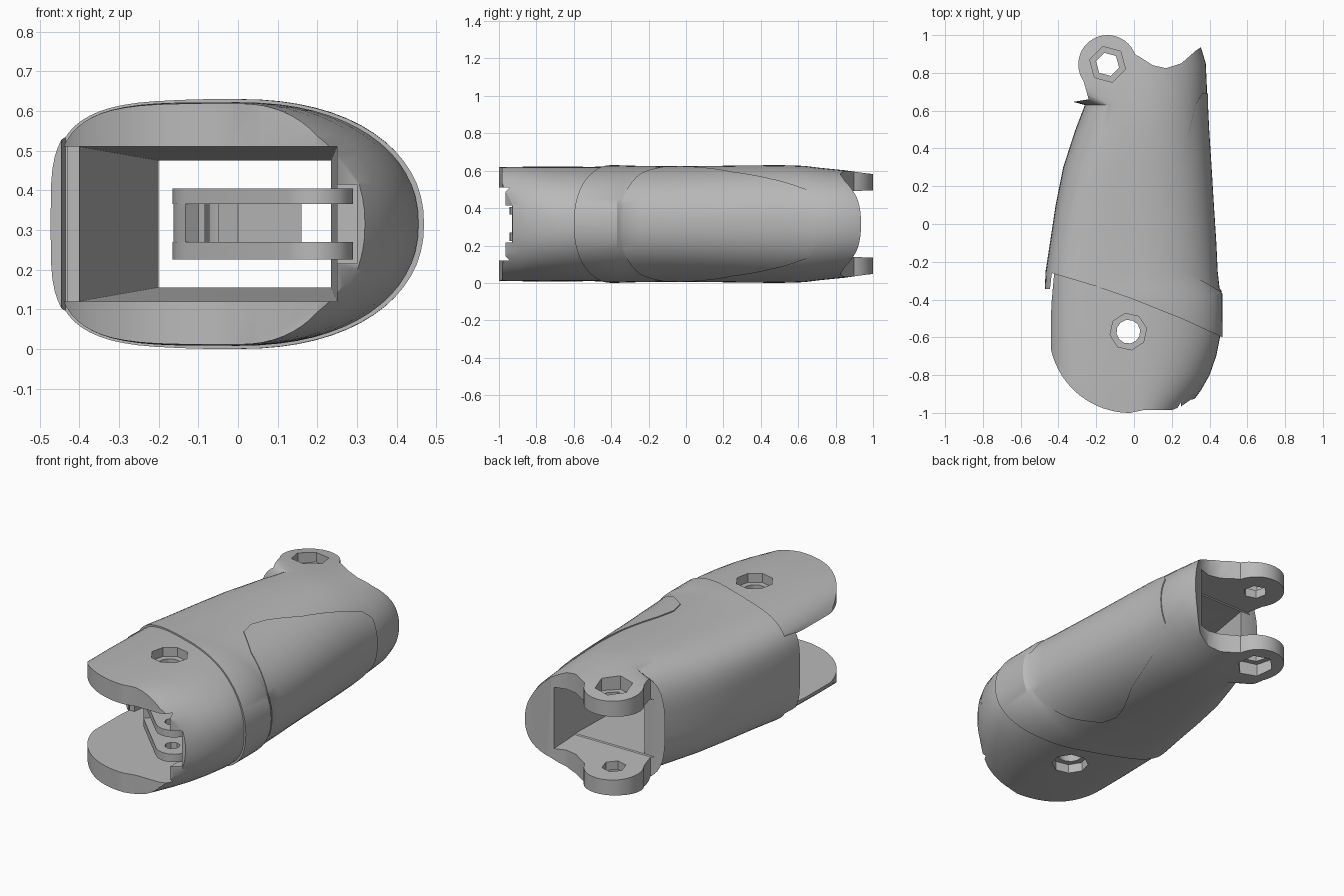
import bpy, bmesh, math

cube = bpy.data.objects.get("Cube")
if cube:
    bpy.data.objects.remove(cube, do_unlink=True)

grey = bpy.data.materials.new("plain grey")
grey.use_nodes = True
grey.diffuse_color = (0.49, 0.49, 0.49, 1)
grey.node_tree.nodes["Principled BSDF"].inputs["Base Color"].default_value = (0.49, 0.49, 0.49, 1)

MID = 0.315            # height of the symmetry plane
PIVOT = (-0.03, -0.57)  # front bolt axis
REAR = (-0.14, 0.845)   # rear bolt axis
TIP = (0.195, -0.85)    # end of the inner link


def rings_to_object(name, rings):
    """Skin a list of equal closed rings and cap both ends."""
    bm = bmesh.new()
    loops = [[bm.verts.new(p) for p in r] for r in rings]
    n = len(loops[0])
    for a, b in zip(loops, loops[1:]):
        for i in range(n):
            j = (i + 1) % n
            bm.faces.new((a[i], a[j], b[j], b[i]))
    bm.faces.new(loops[0])
    bm.faces.new(loops[-1])
    bmesh.ops.recalc_face_normals(bm, faces=bm.faces)
    mesh = bpy.data.meshes.new(name)
    bm.to_mesh(mesh)
    bm.free()
    mesh.materials.append(grey)
    ob = bpy.data.objects.new(name, mesh)
    bpy.context.collection.objects.link(ob)
    return ob


def prism(name, pts, lo, hi):
    return rings_to_object(name, [[(x, y, h) for x, y in pts] for h in (lo, hi)])


def arc(c, r, start, end, n=24):
    angles = [math.radians(start + (end - start) * i / n) for i in range(n + 1)]
    return [(c[0] + r * math.cos(a), c[1] + r * math.sin(a)) for a in angles]


def disc(name, c, r, sides, lo, hi, turn=0):
    return prism(name, arc(c, r, turn, turn + 360, sides)[:-1], lo, hi)


def shell(name, stations, grow=0.0, n=64):
    """Loft of rounded sections: boxy on the right at the front, rounder elsewhere."""
    rings = []
    for y, xl, xr, h in stations:
        boxy = 4 - 1.2 * max(0, 1 - abs(y - 0.6) / 0.9)
        ring = []
        for i in range(n):
            a = 2 * math.pi * i / n
            c, s = math.cos(a), math.sin(a)
            e = 2.2 if c > 0 else boxy
            w = xr if c > 0 else -xl
            ring.append((math.copysign(abs(c) ** (2 / e), c) * (w + grow), y,
                         MID + math.copysign(abs(s) ** (2 / e), s) * (h + grow)))
        rings.append(ring)
    return rings_to_object(name, rings)


def select(ob):
    bpy.ops.object.select_all(action="DESELECT")
    bpy.context.view_layer.objects.active = ob
    ob.select_set(True)


def combine(ob, other, op):
    m = ob.modifiers.new(op, "BOOLEAN")
    m.operation, m.object, m.solver = op, other, "EXACT"
    select(ob)
    bpy.ops.object.modifier_apply(modifier=m.name)


# Inner channel: open on the right in front of the sleeve, and again at the rear lugs
channel_stations = [(-1.1, -0.7, 0.25, 0.195), (-0.36, -0.7, 0.25, 0.195),
                    (-0.355, -0.4, 0.25, 0.195), (0.655, -0.2, 0.235, 0.16),
                    (0.66, -0.7, 0.235, 0.165), (1.1, -0.7, 0.235, 0.185)]
channel = rings_to_object("channel_cutter", [
    [(l, y, MID - h), (r, y, MID - h), (r, y, MID + h), (l, y, MID + h)]
    for y, l, r, h in channel_stations])

# Plan outlines of the two main pieces
front_plan = prism("front_plan_cutter", arc((-0.02, -0.57), 0.43, 180, 270) + [
    (0.05, -0.985), (0.2, -0.985), (0.25, -0.965), (0.3, -0.93), (0.6, -0.88),
    (0.6, -0.62), (0, -0.38), (-0.42, -0.23)], -0.2, 0.9)
rear_plan = prism("rear_plan_cutter", [
    (-0.6, -0.345), (-0.445, -0.345), (-0.435, -0.26), (-0.2, -0.33), (0, -0.4), (0.25, -0.5),
    (0.6, -0.66), (0.6, 0.93), (0.36, 0.94), (0.33, 0.92),
    (0.25, 0.85), (0.17, 0.825), (0.1, 0.84), (0.03, 0.885)]
    + arc(REAR, 0.155, 20, 215) + [(-0.24, 0.66), (-0.6, 0.6)], -0.2, 0.9)


def bolt_cutters(c, inset, hole_sides, pocket_sides, turn):
    return [disc("bolt_hole_cutter", c, 0.063, hole_sides, -0.3, 1, turn),
            disc("upper_pocket_cutter", c, 0.098, pocket_sides, 2 * MID - inset, 1, turn),
            disc("lower_pocket_cutter", c, 0.098, pocket_sides, -0.3, inset, turn)]


front_bolts = bolt_cutters(PIVOT, 0.06, 12, 8, 10)
rear_bolts = bolt_cutters(REAR, 0.095, 6, 6, -15)
notch = prism("notch_cutter", [(0.2, -1.1), (0.3, -1.1), (0.3, -0.78), (0.2, -0.78)],
              0.215, 0.415)

# Front fork with two round plates joined by the left wall
fork = shell("front_fork", [
    (-1.05, -0.46, 0.2, 0.303), (-0.98, -0.46, 0.28, 0.304), (-0.88, -0.46, 0.355, 0.306),
    (-0.8, -0.46, 0.4, 0.307), (-0.7, -0.46, 0.435, 0.307), (-0.6, -0.46, 0.455, 0.307),
    (-0.1, -0.46, 0.435, 0.304)])
combine(fork, front_plan, "INTERSECT")
for cutter in [channel, notch] + front_bolts:
    combine(fork, cutter, "DIFFERENCE")

# Hollow sleeve with the rear lugs
sleeve_stations = [
    (-0.75, -0.475, 0.465, 0.313), (-0.6, -0.475, 0.469, 0.313), (-0.37, -0.475, 0.468, 0.315),
    (-0.34, -0.472, 0.447, 0.313),
    (-0.25, -0.468, 0.437, 0.311), (-0.1, -0.445, 0.43, 0.309), (0.1, -0.415, 0.417, 0.31),
    (0.3, -0.375, 0.405, 0.313), (0.5, -0.31, 0.392, 0.315), (0.63, -0.26, 0.386, 0.311),
    (0.72, -0.6, 0.386, 0.3), (0.85, -0.6, 0.38, 0.287), (0.95, -0.6, 0.35, 0.273),
    (1.05, -0.6, 0.25, 0.262)]
sleeve = shell("sleeve", sleeve_stations)
core = shell("sleeve_core_cutter", sleeve_stations)
combine(sleeve, rear_plan, "INTERSECT")
for cutter in [channel] + rear_bolts:
    combine(sleeve, cutter, "DIFFERENCE")

# Thin panel wrapped around the left side
panel = shell("side_panel", sleeve_stations, grow=0.006)
outline = prism("panel_outline_cutter", [
    (0.1, -0.03), (0.12, -0.12), (0.25, -0.24), (0.46, -0.36), (0.6, -0.36), (0.6, 0.69),
    (0.36, 0.69), (0.33, 0.64), (0.28, 0.45), (0.22, 0.25), (0.13, 0.07)], -0.2, 0.9)
combine(panel, outline, "INTERSECT")
combine(panel, core, "DIFFERENCE")

# Inner link: two flanges joined by a faceted hub and a curved cheek, reaching to the left wall
flange_plan = arc(PIVOT, 0.135, 40, 220, 10) + arc(TIP, 0.095, 220, 400, 8)
tip_hole = disc("tip_hole_cutter", (0.18, -0.845), 0.04, 8, -0.2, 0.9)
hub = prism("link_hub", [(-0.12, -0.57), (0, -0.67), (0.16, -0.64), (0.16, -0.6),
                         (0.04, -0.48), (-0.08, -0.48)], 0.265, 0.37)
cheek = prism("link_cheek", arc(PIVOT, 0.134, 90, 220, 8) + arc(PIVOT, 0.09, 220, 90, 8),
              0.226, 0.404)
parts = [hub, cheek]
for name, lo, hi in (("lower_link_flange", 0.225, 0.27), ("upper_link_flange", 0.365, 0.405)):
    flange = prism(name, flange_plan, lo, hi)
    combine(flange, tip_hole, "DIFFERENCE")
    parts.append(flange)
for part in parts:
    combine(part, front_bolts[0], "DIFFERENCE")

for ob in [fork, sleeve, panel] + parts:
    select(ob)
    bpy.ops.object.shade_smooth_by_angle(angle=math.radians(30))

# Remove the cutting helpers
for ob in [channel, front_plan, rear_plan, notch, core, outline, tip_hole] + front_bolts + rear_bolts:
    bpy.data.objects.remove(ob, do_unlink=True)
